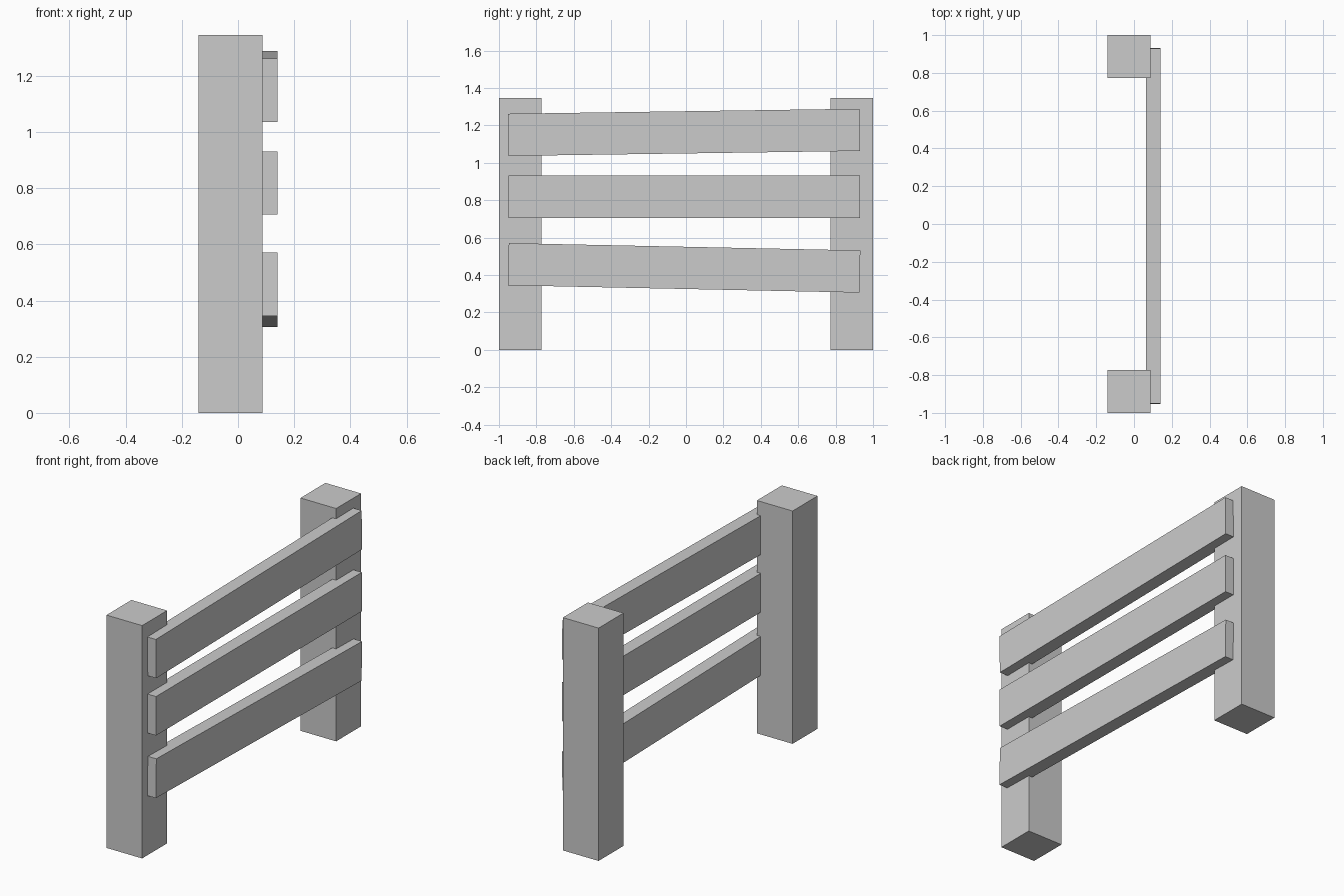
import bpy

if "Cube" in bpy.data.objects:
    bpy.data.objects.remove(bpy.data.objects["Cube"])


def box(name, centre, size, tilt=0.0):
    x, y, z = (s / 2 for s in size)
    verts = [(i * x, j * y, k * z) for i in (-1, 1) for j in (-1, 1) for k in (-1, 1)]
    faces = [(0, 1, 3, 2), (4, 6, 7, 5), (0, 4, 5, 1),
             (2, 3, 7, 6), (0, 2, 6, 4), (1, 5, 7, 3)]
    mesh = bpy.data.meshes.new(name)
    mesh.from_pydata(verts, [], faces)
    obj = bpy.data.objects.new(name, mesh)
    obj.location = centre
    obj.rotation_euler.x = tilt
    bpy.context.collection.objects.link(obj)
    return obj


# Two square posts
for side, name in ((-1, "front_post"), (1, "back_post")):
    box(name, (-0.027, side * 0.886, 0.673), (0.228, 0.228, 1.346))

# Three planks sunk slightly into the posts, outer two a little crooked
for name, z, tilt in (("bottom_rail", 0.438, -0.0207),
                      ("middle_rail", 0.8185, 0.0),
                      ("top_rail", 1.1625, 0.0143)):
    box(name, (0.102, -0.01, z), (0.078, 1.88, 0.2255), tilt)
